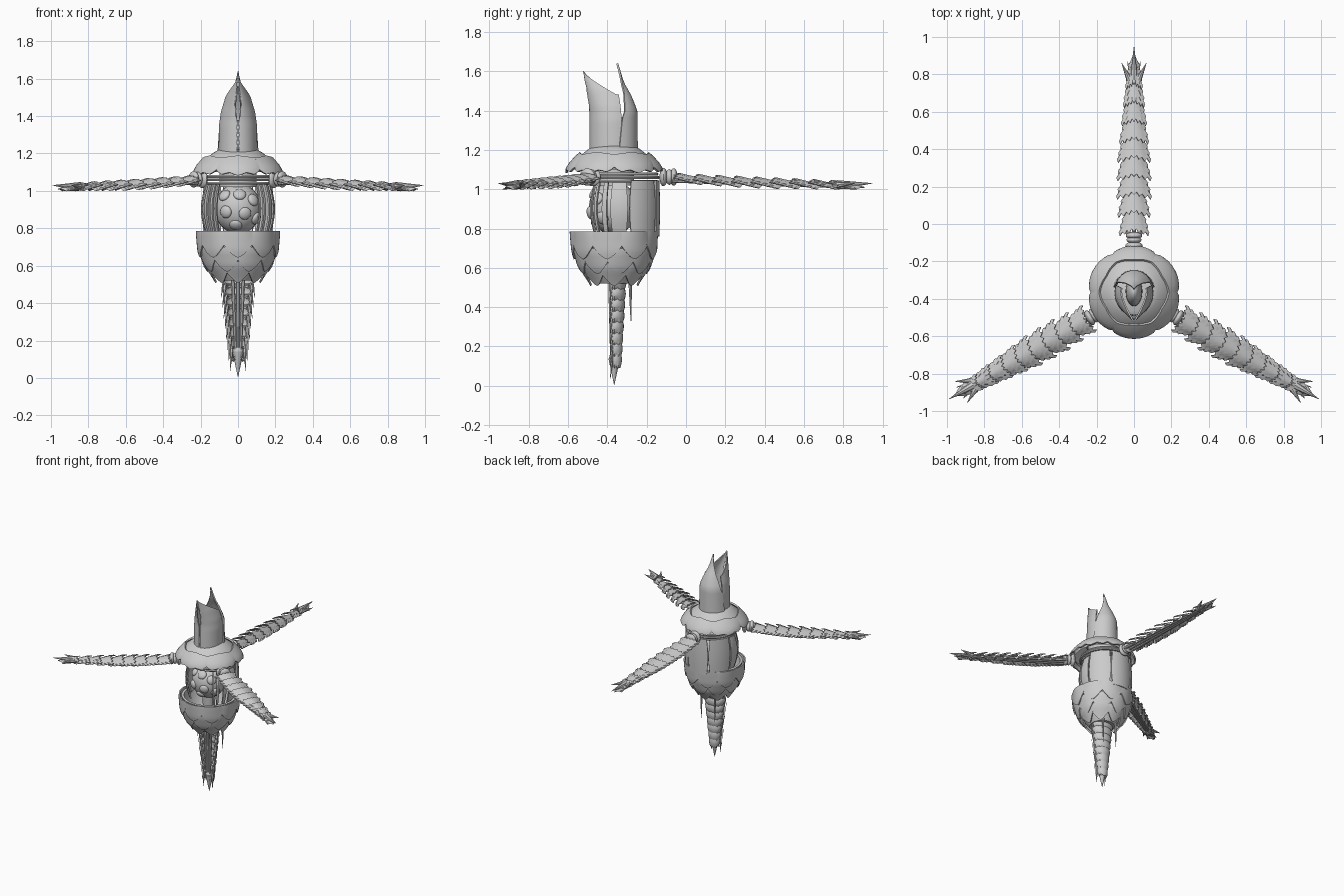
import bpy, bmesh
from math import sin, cos, pi, radians
from mathutils import Vector, Matrix

cube = bpy.data.objects.get("Cube")
if cube:
    bpy.data.objects.remove(cube)

grey = bpy.data.materials.new("stone grey")
grey.use_nodes = True
grey.diffuse_color = (0.6, 0.6, 0.6, 1)
grey.node_tree.nodes["Principled BSDF"].inputs["Base Color"].default_value = (0.6, 0.6, 0.6, 1)
parts = []
ID = Matrix.Identity(4)
CY = -0.365


def finish(name, bm, thick=0):
    bmesh.ops.recalc_face_normals(bm, faces=bm.faces)
    mesh = bpy.data.meshes.new(name)
    bm.to_mesh(mesh)
    bm.free()
    ob = bpy.data.objects.new(name, mesh)
    bpy.context.collection.objects.link(ob)
    mesh.materials.append(grey)
    if thick:
        mod = ob.modifiers.new("thickness", 'SOLIDIFY')
        mod.thickness = thick
        mod.offset = 0
    parts.append(ob)


def patch(name, fn, nu=8, nv=6, thick=0.01, m=ID):
    """Curved plate from fn(u, v), with u in -1..1 and v in 0..1."""
    bm = bmesh.new()
    g = [[bm.verts.new(m @ Vector(fn(2 * i / nu - 1, j / nv))) for i in range(nu + 1)]
         for j in range(nv + 1)]
    for j in range(nv):
        for i in range(nu):
            bm.faces.new((g[j][i], g[j][i + 1], g[j + 1][i + 1], g[j + 1][i]))
    bmesh.ops.remove_doubles(bm, verts=bm.verts, dist=0.0005)
    finish(name, bm, thick)


def ball(name, loc, size, m=ID, rot=ID):
    bm = bmesh.new()
    bmesh.ops.create_uvsphere(bm, u_segments=20, v_segments=12, radius=1,
                              matrix=m @ Matrix.Translation(loc) @ rot @ Matrix.Diagonal((*size, 1)))
    finish(name, bm)


def rod(name, a, b, r1, r2, m=ID, sides=8):
    a, b = Vector(a), Vector(b)
    d = b - a
    bm = bmesh.new()
    bmesh.ops.create_cone(bm, cap_ends=True, segments=sides, radius1=r1, radius2=r2, depth=d.length,
                          matrix=m @ Matrix.Translation((a + b) / 2) @ d.to_track_quat('Z', 'Y').to_matrix().to_4x4())
    finish(name, bm)


def lathe(name, profile, cy=CY, thick=0.0, n=36):
    def fn(u, v):
        r, z = profile[round(v * (len(profile) - 1))]
        return r * cos(pi * u), cy + r * sin(pi * u), z
    patch(name, fn, n, len(profile) - 1, thick)


def lerp(table, x):
    """Linear lookup in (x, y) pairs with rising x."""
    if x <= table[0][0]:
        return table[0][1]
    for (a, p), (b, q) in zip(table, table[1:]):
        if x <= b:
            return p + (q - p) * (x - a) / (b - a)
    return table[-1][1]


def around(r, deg, z, cy=CY):
    return r * cos(radians(deg)), cy + r * sin(radians(deg)), z


# Domed shoulder shell: smooth cap and six scalloped plates
lathe("shoulder_cap", [(0.001, 1.225), (0.10, 1.222), (0.13, 1.205), (0.18, 1.165), (0.21, 1.12), (0.205, 1.10)])
dome = [(1.06, 0.228), (1.10, 0.23), (1.13, 0.215), (1.17, 0.18), (1.20, 0.145)]
for k in range(6):
    def shoulder(u, v, c=30 + 60 * k):
        z = 1.185 - 0.012 * abs(u) - v * (0.095 - 0.03 * u * u + 0.008 * cos(u * 9))
        return around(lerp(dome, z) + 0.008 - 0.012 * u * u * v + 0.006 * v, c + 31 * u, z)
    patch("shoulder_plate", shoulder, 12, 6, 0.012)

# Stacked rings under the shell
for z, r in ((1.04, 0.18), (1.06, 0.19), (1.077, 0.183)):
    lathe("collar_ring", [(0.13, z - 0.007), (r, z - 0.007), (r + 0.004, z), (r, z + 0.007), (0.13, z + 0.007),
                          (0.13, z - 0.007)], -0.327)
rod("neck_core", (0, CY, 1.02), (0, CY, 1.2), 0.1, 0.1, sides=24)

# Barrel cage: wide panels behind, thin ribs in front
staves = [(90, 27), (37, 25), (143, 25)]
staves += [(s + a, w) for a, w in ((-4, 13), (-27, 4), (-43, 2.5), (-53, 1.5)) for s in (0,)]
staves += [(180 - a, w) for a, w in staves[3:]]
for c, w in staves:
    def stave(u, v):
        bulge = sin(pi * v) * (0.004 if sin(radians(c)) > 0.4 else 0.028)
        return around((0.186 if bulge < 0.005 and sin(radians(c)) > 0.4 else 0.165) + bulge,
                      c + w * u * (0.88 + 0.12 * sin(pi * v)), 0.76 + 0.285 * v, -0.327)
    patch("cage_stave", stave, 8, 10, 0.01)

# Inner orb with raised spots
orb = Vector((0, -0.37, 0.905))
ball("inner_orb", orb, (0.125, 0.125, 0.135))
for az, el in ((-85, 38), (-122, -8), (-72, -12), (-45, 22), (-135, 35), (-98, -45), (-30, -25)):
    d = Vector((cos(radians(az)) * cos(radians(el)), sin(radians(az)) * cos(radians(el)), sin(radians(el))))
    ball("orb_spot", orb + d * 0.124, (0.034, 0.034, 0.018), rot=d.to_track_quat('Z', 'Y').to_matrix().to_4x4())
rod("orb_stem", (0, -0.37, 0.6), (0, -0.37, 0.8), 0.04, 0.05, sides=16)

# Scaled lower cup
cup = [(0.46, 0.07), (0.52, 0.105), (0.60, 0.165), (0.68, 0.198), (0.78, 0.216)]
lathe("cup_bowl", [(0.001, 0.535)] + [(r - 0.012, z) for z, r in cup[1:]] + [(0.185, 0.78), (0.17, 0.68),
                                                                          (0.13, 0.61), (0.001, 0.58)])
for row, (top, length, n) in enumerate(((0.785, 0.14, 9), (0.70, 0.13, 9), (0.625, 0.115, 8))):
    for k in range(n):
        def scale(u, v, c=-90 + 360 * (k + row * 0.5) / n, w=200 / n):
            z = top - v * length * (1 - 0.55 * abs(u) ** 1.6)
            return around(lerp(cup, z) + 0.006 + 0.012 * v - 0.008 * u * u, c + w * u, z)
        patch("cup_scale", scale, 8, 6, 0.01)

# Segmented tail, shelled behind and open in front
for k in range(8):
    t = k / 8
    def segment(u, v, z0=0.56 - 0.056 * k, w=0.08 - 0.05 * t, d=0.055 - 0.025 * t):
        a = radians(90 + 105 * u)
        swell = 0.72 + 0.34 * sin(pi * (0.15 + 0.75 * v))
        jag = 0.022 * (round((u + 1) * 6) % 2) * v * abs(u)
        return w * swell * cos(a), CY + d * swell * sin(a), z0 - v * (0.075 - 0.02 * u * u) - jag
    patch("tail_segment", segment, 12, 6, 0.008)
    for s in (-1, 1):
        x = s * (0.082 - 0.05 * t)
        z = 0.55 - 0.056 * k
        rod("tail_fringe", (x * 0.9, CY - 0.01, z), (x * 1.1, CY - 0.02, z - 0.12), 0.01, 0.001, sides=5)
for x in (-0.03, 0, 0.03):
    rod("tail_strand", (x, CY - 0.02, 0.58), (x * 0.4, CY - 0.012, 0.1), 0.012, 0.008)
rod("tail_tip", (0, CY, 0.14), (0, CY, 0.005), 0.03, 0.001, sides=12)
ball("tail_tip_base", (0, CY, 0.14), (0.03, 0.026, 0.035))
for x in (-0.06, 0.06):
    rod("hanging_strand", (x, -0.285, 0.6), (x, -0.28, 0.33), 0.012, 0.002)

# Hood: two front halves with a ragged slit, and a spiked back panel
width = [(1.2, 0.1), (1.35, 0.098), (1.42, 0.088), (1.5, 0.064), (1.56, 0.036), (1.6, 0.014)]
for side in (-1, 1):
    def hood(u, v):
        t = (u + 1) / 2
        y0 = -sin(radians(90 - 110 * t))
        top = 1.6 - 0.12 * min(1, (1 + y0) / 1.25) ** 0.75
        z = 1.2 + (top - 1.2) * v
        slit = (0.003 + 0.002 * (round(v * 20) % 2) + 0.012 * max(0, sin(pi * (v - 0.45) / 0.4)) * (v > 0.45)) * (1 - t)
        lean = -0.035 * max(0, (z - 1.38) / 0.22) ** 1.3
        x = max(slit, lerp(width, z) * cos(radians(90 - 110 * t)))
        return side * x, -0.37 + 0.117 * y0 + lean, z
    patch("hood_front", hood, 14, 20, 0.008)


def hood_back(u, v):
    z = 1.2 + 0.44 * v
    y = lerp([(1.2, -0.25), (1.4, -0.252), (1.48, -0.285), (1.54, -0.32), (1.64, -0.35)], z)
    half = lerp([(1.2, 1.35), (1.36, 1.2), (1.46, 0.85), (1.55, 0.35), (1.64, 0.02)], z)
    r = lerp([(1.2, 0.108), (1.4, 0.1), (1.5, 0.07), (1.64, 0.04)], z)
    return r * sin(half * u), y - 0.115 * (1 - cos(half * u)), z


patch("hood_back", hood_back, 12, 16, 0.01)
ball("hood_core", (0, -0.36, 1.22), (0.045, 0.08, 0.16))

# Three arms: joint, overlapping ragged plates, rods beneath, claws
span = [(0, 0.074), (0.2, 0.088), (0.38, 0.085), (0.55, 0.066), (0.7, 0.05), (0.85, 0.03)]
for deg, start, k in ((90, 0.315, 1.0), (-30, 0.285, 0.86), (210, 0.285, 0.86)):
    spin = Matrix.Translation((0, CY, 0)) @ Matrix.Rotation(radians(deg), 4, 'Z')
    for r, size in ((start - 0.065, 0.047), (start - 0.035, 0.04), (start - 0.012, 0.044)):
        ball("arm_joint", (r, 0, 1.062), (0.02, size, size), spin)
    m = spin @ Matrix.Translation((start, 0, 0)) @ Matrix.Diagonal((k, 1, 1, 1))
    for i in range(9):
        def plate(u, v, s0=0.098 * i):
            odd = round((u + 1) * 6) % 2
            s = s0 - 0.015 + 0.19 * v * (1 - 0.25 * abs(u)) + (0.018 * odd + 0.025 * (1 - abs(u))) * (1 - v)
            w = lerp(span, s0) * (1 - 0.5 * v ** 1.5) + 0.008 * (round(v * 8) % 2)
            z = 1.052 - 0.045 * s + 0.028 * (1 - v) - 0.03 * u * u * (lerp(span, s0) / 0.09)
            return s, w * u, z
        patch("arm_plate", plate, 12, 8, 0.006, m)
    for y in (-0.03, 0, 0.03):
        rod("arm_rod", (-0.02, y, 1.045), (0.87, y * 0.3, 1.01), 0.012, 0.006, m)
    rod("arm_tip", (0.82, 0, 1.022), (0.998, 0, 1.03), 0.024, 0.001, m)
    for s in (-1, 1):
        rod("arm_claw", (0.8, s * 0.015, 1.02), (0.91, s * 0.066, 1.03), 0.02, 0.001, m)
        rod("arm_claw_small", (0.82, s * 0.012, 1.015), (0.92, s * 0.035, 1.0), 0.014, 0.001, m)

# Bake thickness and smooth the rounded surfaces
bpy.ops.object.select_all(action='DESELECT')
for ob in parts:
    ob.select_set(True)
bpy.context.view_layer.objects.active = parts[0]
bpy.ops.object.convert(target='MESH')
bpy.ops.object.shade_smooth_by_angle(angle=radians(35))
